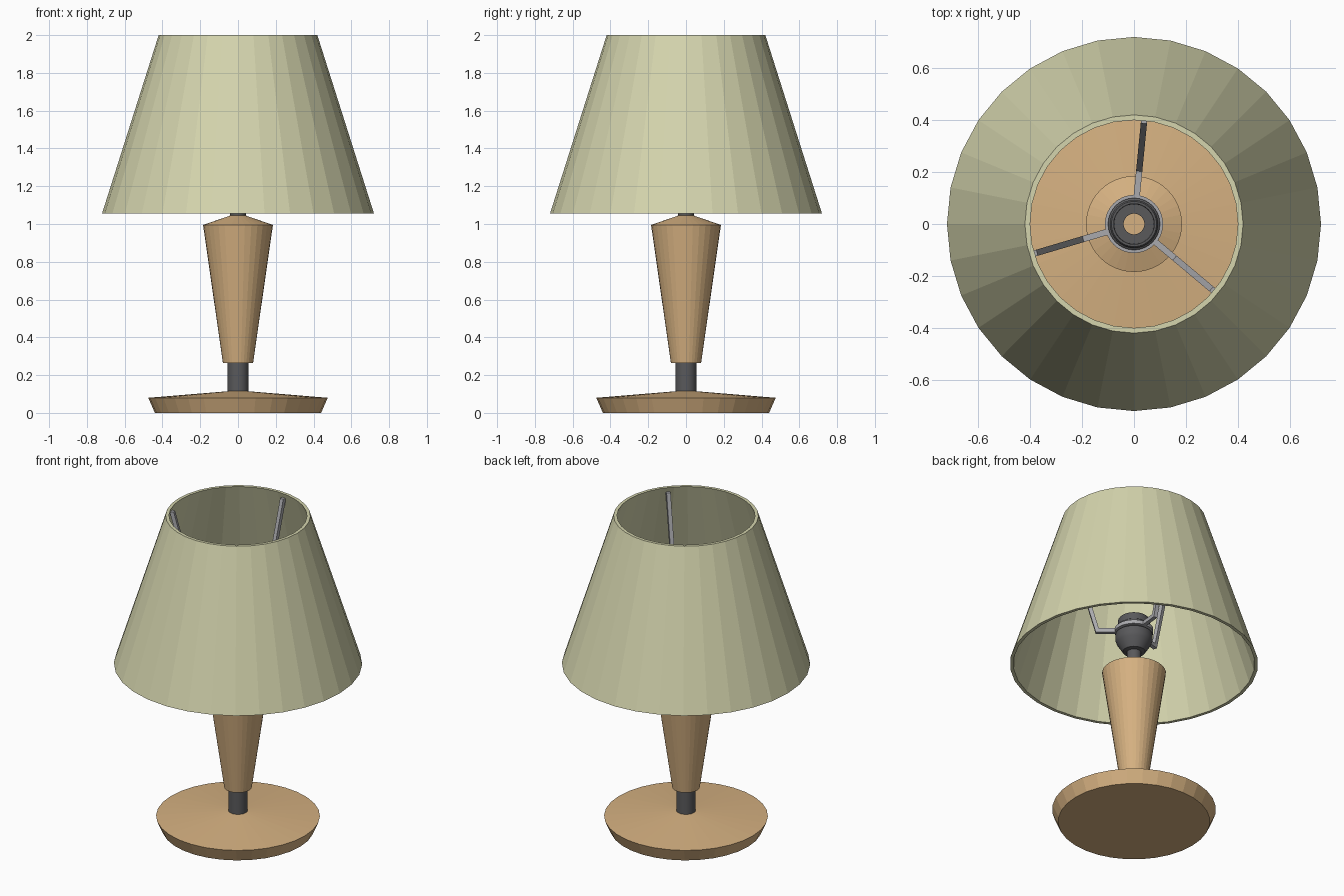
import bpy, bmesh
from math import sin, cos, pi, radians
from mathutils import Vector, Matrix

if "Cube" in bpy.data.objects:
    bpy.data.objects.remove(bpy.data.objects["Cube"])


def material(name, rgb):
    m = bpy.data.materials.new(name)
    m.diffuse_color = (*rgb, 1)
    m.use_nodes = True
    m.node_tree.nodes["Principled BSDF"].inputs["Base Color"].default_value = m.diffuse_color
    return m


wood = material("wood", (0.67, 0.44, 0.22))
fabric = material("fabric", (0.66, 0.66, 0.42))
dark = material("dark_metal", (0.1, 0.1, 0.105))
steel = material("steel", (0.4, 0.4, 0.42))


def finish(name, bm, mat):
    bmesh.ops.recalc_face_normals(bm, faces=bm.faces)
    me = bpy.data.meshes.new(name)
    bm.to_mesh(me)
    bm.free()
    me.materials.append(mat)
    ob = bpy.data.objects.new(name, me)
    bpy.context.collection.objects.link(ob)
    return ob


def lathe(name, profile, mat, n=32, caps=False, closed=False):
    """Revolve (radius, z) points about z; optionally cap ends or close the loop."""
    bm = bmesh.new()
    rings = [[bm.verts.new((r * cos(2 * pi * i / n), r * sin(2 * pi * i / n), z))
              for i in range(n)] for r, z in profile]
    pairs = list(zip(rings, rings[1:]))
    if closed:
        pairs.append((rings[-1], rings[0]))
    for a, b in pairs:
        for i in range(n):
            j = (i + 1) % n
            bm.faces.new((a[i], a[j], b[j], b[i]))
    if caps:
        bm.faces.new(rings[0])
        bm.faces.new(rings[-1])
    return finish(name, bm, mat)


def smooth(ob):
    bpy.ops.object.select_all(action='DESELECT')
    ob.select_set(True)
    bpy.context.view_layer.objects.active = ob
    bpy.ops.object.shade_smooth_by_angle(angle=radians(30))


# Wooden base and tapered body
lathe("base", [(0.44, 0), (0.475, 0.08), (0.05, 0.115)], wood, caps=True)
lathe("body", [(0.08, 0.265), (0.185, 0.995), (0.04, 1.045)], wood, caps=True)

# Metal stem between base and body, open tube above the body
smooth(lathe("stem", [(0.055, 0.10), (0.055, 0.28)], dark, caps=True))
smooth(lathe("neck_tube", [(0.042, 1.03), (0.042, 1.16)], dark))

# Hollow bulb socket
smooth(lathe("socket", [(0.042, 1.13), (0.065, 1.135), (0.1, 1.19), (0.107, 1.21),
                        (0.107, 1.25), (0.092, 1.26), (0.092, 1.285), (0.1, 1.29),
                        (0.1, 1.30), (0.093, 1.305), (0.093, 1.34), (0.087, 1.35),
                        (0.078, 1.35), (0.076, 1.20), (0.04, 1.20)], dark, closed=True))

# Collar that carries the shade arms
lathe("shade_collar", [(0.09, 1.262), (0.112, 1.262), (0.112, 1.286), (0.09, 1.286)],
      steel, closed=True)

# Lampshade with wall thickness
lathe("lampshade", [(0.72, 1.055), (0.42, 2.0), (0.40, 2.0), (0.70, 1.055)],
      fabric, closed=True)

# Three bent arms from the collar to the top of the shade
for k, angle in enumerate((84.4, 196.5, 320)):
    bm = bmesh.new()
    h = 0.012
    sections = [[(0.10, 1.274 - h), (0.10, 1.274 + h)],
                [(0.222, 1.274 - h), (0.204, 1.274 + h)],
                [(0.414, 1.97), (0.389, 1.97)]]
    rings = []
    for (r0, z0), (r1, z1) in sections:
        rings.append([bm.verts.new(Vector(p)) for p in
                      ((r0, -h, z0), (r0, h, z0), (r1, h, z1), (r1, -h, z1))])
    for a, b in zip(rings, rings[1:]):
        for i in range(4):
            j = (i + 1) % 4
            bm.faces.new((a[i], a[j], b[j], b[i]))
    bm.faces.new(rings[0])
    bm.faces.new(rings[-1])
    bm.transform(Matrix.Rotation(radians(angle), 4, 'Z'))
    finish(f"shade_arm_{k + 1}", bm, steel)
